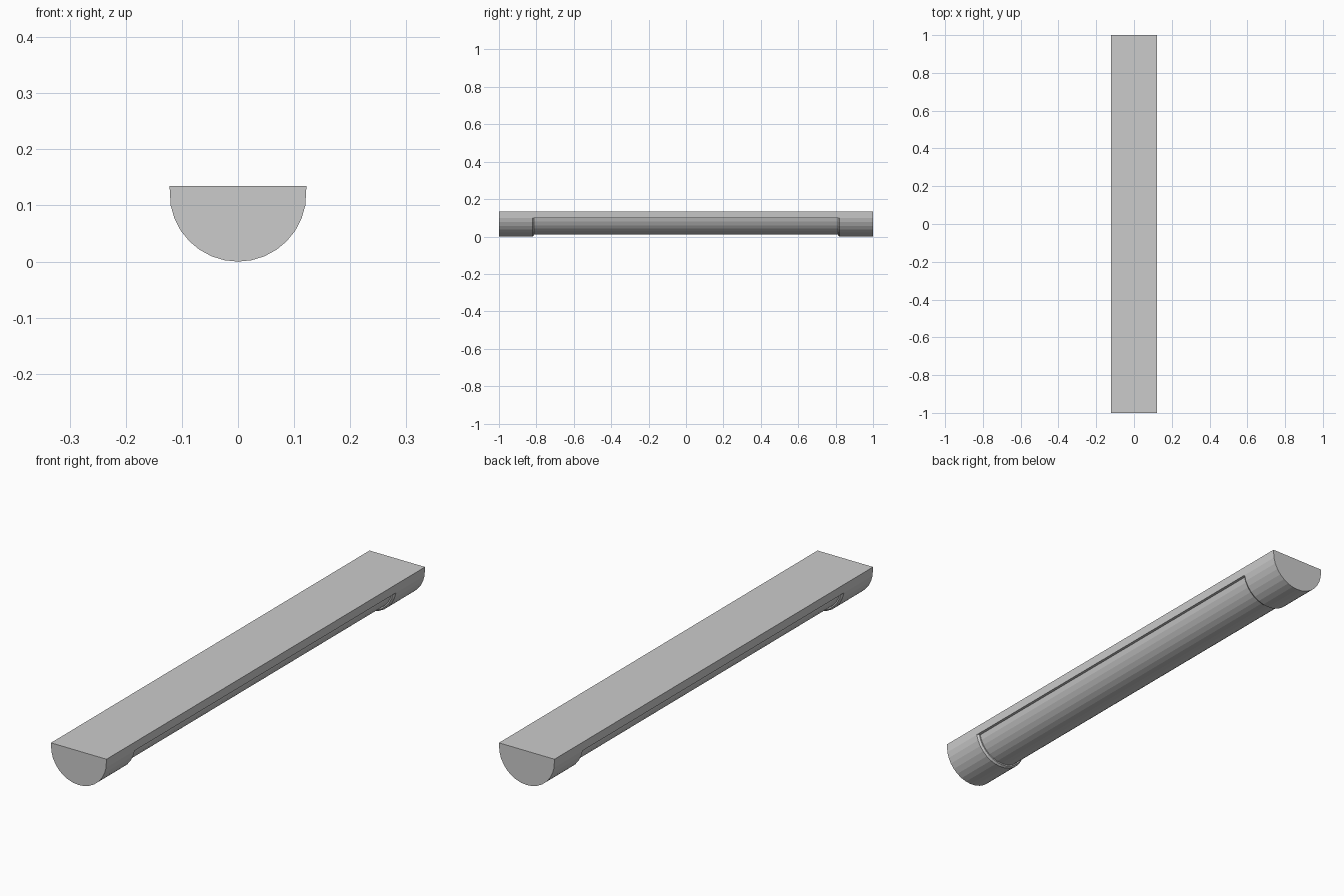
import bpy, bmesh, math

if "Cube" in bpy.data.objects:
    bpy.data.objects.remove(bpy.data.objects["Cube"])

R, CZ = 0.122, 0.122      # outer shell radius and axis height
TOP, RIM = 0.135, 0.1     # flat top, underside of the mounting rail
SIDES = 32


def arc(radius, upper):
    """Half-round section from one side under the axis to the other."""
    a0 = math.asin((upper - CZ) / radius)
    n = SIDES // 2 - 2
    return [(radius * math.cos(a), CZ + radius * math.sin(a))
            for a in (a0 + (-math.pi - 2 * a0) * i / n for i in range(n + 1))]


def loft(name, sections, color=None):
    """Skin a list of (y, profile) sections and close both ends."""
    bm = bmesh.new()
    rings = [[bm.verts.new((x, y, z)) for x, z in prof] for y, prof in sections]
    for a, b in zip(rings, rings[1:]):
        for i in range(len(a)):
            j = (i + 1) % len(a)
            bm.faces.new((a[i], a[j], b[j], b[i]))
    bm.faces.new(rings[0])
    bm.faces.new(rings[-1])
    bmesh.ops.recalc_face_normals(bm, faces=bm.faces)
    me = bpy.data.meshes.new(name)
    bm.to_mesh(me)
    bm.free()
    ob = bpy.data.objects.new(name, me)
    bpy.context.collection.objects.link(ob)
    if color:
        mat = bpy.data.materials.new(name)
        mat.diffuse_color = color
        mat.use_nodes = True
        mat.node_tree.nodes["Principled BSDF"].inputs["Base Color"].default_value = mat.diffuse_color
        me.materials.append(mat)
    return ob


rim_x = math.sqrt(R * R - (RIM - CZ) ** 2)

# Mounting rail between the end caps
rail = [(-R, TOP), (R, TOP), (rim_x, RIM), (-rim_x, RIM)]
loft("mounting_rail", [(-0.82, rail), (0.82, rail)])

# Solid half-round end caps with a small chamfer at the inner edge
shell = [(-R, TOP), (R, TOP)] + arc(R, RIM)
lip = arc(R, RIM)
lip_in = arc(R - 0.006, RIM)
for side, label in ((-1, "front"), (1, "back")):
    loft(label + "_end_cap", [(side * 1.0, shell), (side * 0.82, shell)])
    loft(label + "_cap_lip", [(side * 0.82, lip), (side * 0.812, lip_in)])

# Recessed light diffuser
glass = arc(R - 0.011, RIM)
loft("diffuser", [(-0.815, glass), (0.815, glass)])
